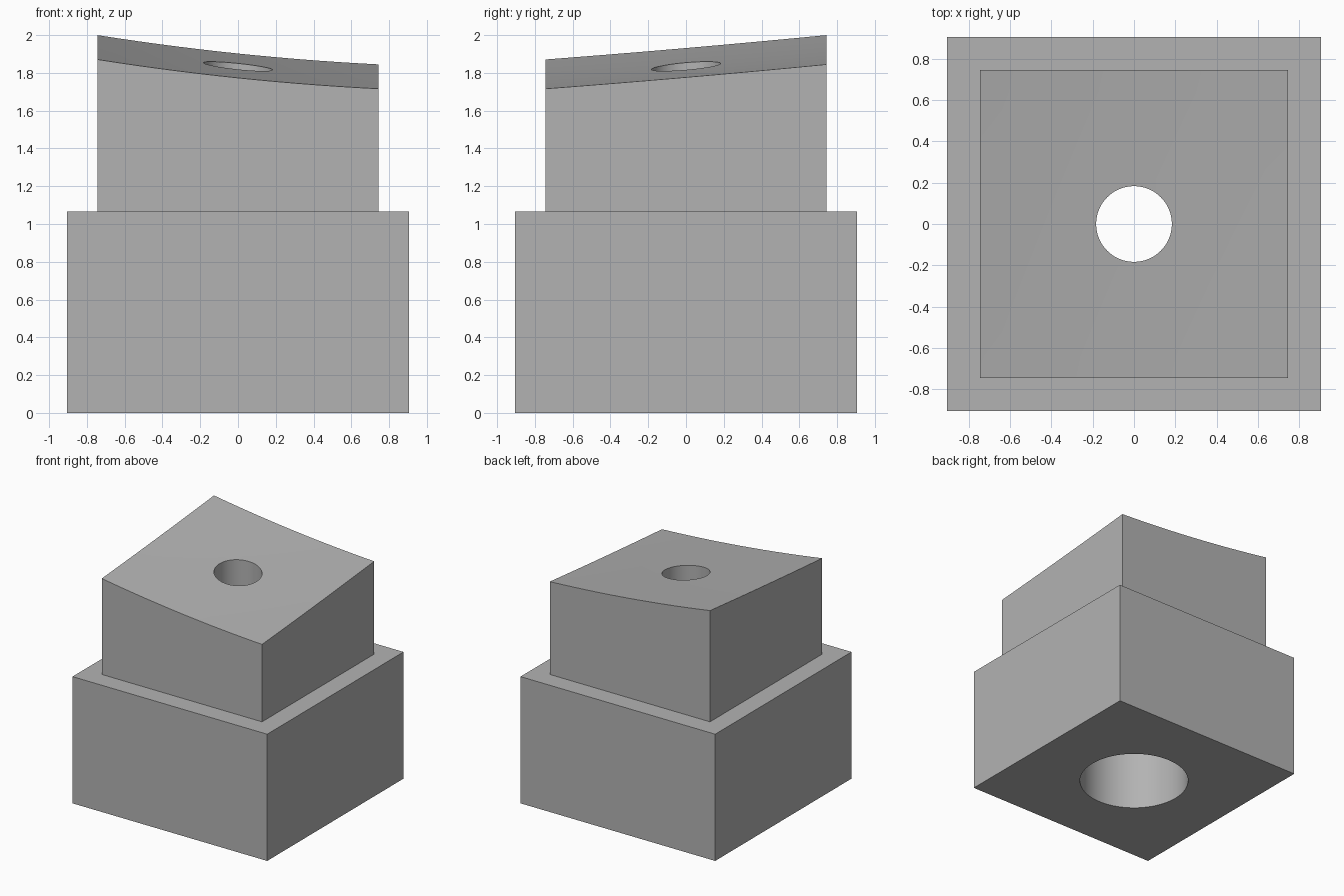
import bpy
import bmesh

BASE_HALF, BASE_TOP = 0.905, 1.065
UPPER_HALF = 0.745

default = bpy.data.objects.get("Cube")
if default:
    bpy.data.objects.remove(default, do_unlink=True)

grey = bpy.data.materials.new("plain_grey")
grey.use_nodes = True
colour = (0.45, 0.45, 0.45, 1)
grey.diffuse_color = colour
grey.node_tree.nodes["Principled BSDF"].inputs["Base Color"].default_value = colour


def make_object(name, bm):
    bmesh.ops.recalc_face_normals(bm, faces=bm.faces)
    mesh = bpy.data.meshes.new(name)
    bm.to_mesh(mesh)
    bm.free()
    mesh.materials.append(grey)
    obj = bpy.data.objects.new(name, mesh)
    bpy.context.collection.objects.link(obj)
    return obj


def top_height(x, y):
    """Gently dished surface, sloping down to the front and to +x."""
    u, v = x / UPPER_HALF, y / UPPER_HALF
    return 1.858 - 0.0775 * u + 0.0645 * v - 0.02 * (1 - u * u) - 0.004 * (1 - v * v)


def block(name, half, low, height, cuts):
    bm = bmesh.new()
    bmesh.ops.create_grid(bm, x_segments=cuts, y_segments=cuts, size=half)
    result = bmesh.ops.extrude_face_region(bm, geom=bm.faces[:], use_keep_orig=True)
    raised = {e for e in result["geom"] if isinstance(e, bmesh.types.BMVert)}
    for v in bm.verts:
        v.co.z = height(v.co.x, v.co.y) if v in raised else low
    return make_object(name, bm)


def cylinder(name, radius, low, high):
    bm = bmesh.new()
    bmesh.ops.create_cone(bm, cap_ends=True, segments=96, radius1=radius,
                          radius2=radius, depth=high - low)
    bmesh.ops.translate(bm, verts=bm.verts, vec=(0, 0, (low + high) / 2))
    return make_object(name, bm)


def combine(target, other, operation):
    """Apply a boolean and discard the helper."""
    mod = target.modifiers.new(operation.title(), "BOOLEAN")
    mod.operation, mod.object, mod.solver = operation, other, "EXACT"
    bpy.context.view_layer.objects.active = target
    bpy.ops.object.modifier_apply(modifier=mod.name)
    bpy.data.objects.remove(other, do_unlink=True)


# Wide base with the narrower dished block standing on it
body = block("stepped_block", BASE_HALF, 0, lambda x, y: BASE_TOP, 1)
combine(body, block("upper_block", UPPER_HALF, 0.9, top_height, 14), "UNION")

# Wide bore from below, narrow bore through the top
combine(body, cylinder("wide_bore", 0.43, -0.5, BASE_TOP), "DIFFERENCE")
combine(body, cylinder("narrow_bore", 0.183, 0.5, 2.5), "DIFFERENCE")

bpy.ops.object.select_all(action="DESELECT")
body.select_set(True)
bpy.context.view_layer.objects.active = body
bpy.ops.object.shade_smooth_by_angle(angle=0.5)
